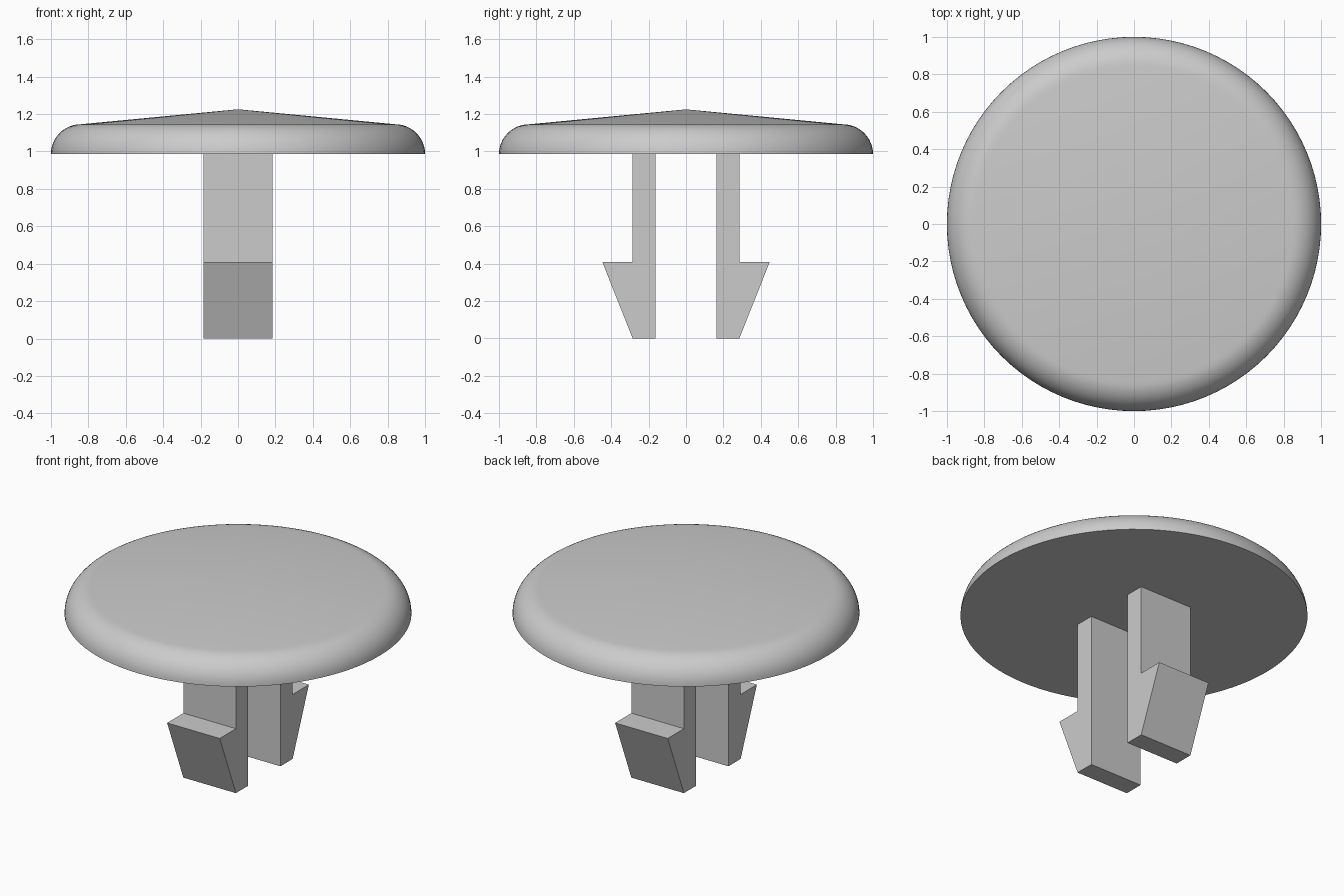
import bpy, bmesh
from math import sin, cos, pi, radians

cube = bpy.data.objects.get("Cube")
if cube:
    bpy.data.objects.remove(cube, do_unlink=True)

grey = bpy.data.materials.new("light_grey_plastic")
grey.use_nodes = True
colour = (0.6, 0.6, 0.6, 1)
grey.diffuse_color = colour
grey.node_tree.nodes["Principled BSDF"].inputs["Base Color"].default_value = colour


def add_object(name, bm):
    bmesh.ops.recalc_face_normals(bm, faces=bm.faces)
    mesh = bpy.data.meshes.new(name)
    bm.to_mesh(mesh)
    bm.free()
    mesh.materials.append(grey)
    obj = bpy.data.objects.new(name, mesh)
    bpy.context.collection.objects.link(obj)
    return obj


# Round cap: flat underside, quarter-round rim and a shallow cone on top
BASE, APEX, RIM, SEGMENTS, STEPS = 0.985, 1.225, 0.16, 96, 12
bm = bmesh.new()
rings = []
for i in range(STEPS + 1):
    a = pi / 2 * i / STEPS
    r, z = 1 - RIM + RIM * cos(a), BASE + RIM * sin(a)
    rings.append([bm.verts.new((r * cos(t), r * sin(t), z))
                  for t in (2 * pi * k / SEGMENTS for k in range(SEGMENTS))])
tip = bm.verts.new((0, 0, APEX))
bm.faces.new(rings[0])
for k in range(SEGMENTS):
    n = (k + 1) % SEGMENTS
    for low, high in zip(rings, rings[1:]):
        bm.faces.new((low[k], low[n], high[n], high[k]))
    bm.faces.new((rings[-1][k], rings[-1][n], tip))
cap = add_object("cap", bm)
bpy.ops.object.select_all(action="DESELECT")
cap.select_set(True)
bpy.context.view_layer.objects.active = cap
bpy.ops.object.shade_smooth_by_angle(angle=radians(30))

# Two barbed snap legs, mirrored front to back
HALF_WIDTH = 0.185
profile = [(0.162, 0), (0.285, 0), (0.448, 0.41), (0.285, 0.41),
           (0.285, BASE), (0.162, BASE)]
for name, side in (("front_leg", -1), ("back_leg", 1)):
    bm = bmesh.new()
    face = bm.faces.new([bm.verts.new((-HALF_WIDTH, side * y, z)) for y, z in profile])
    ext = bmesh.ops.extrude_face_region(bm, geom=[face], use_keep_orig=True)
    moved = [v for v in ext["geom"] if isinstance(v, bmesh.types.BMVert)]
    bmesh.ops.translate(bm, verts=moved, vec=(2 * HALF_WIDTH, 0, 0))
    add_object(name, bm)
